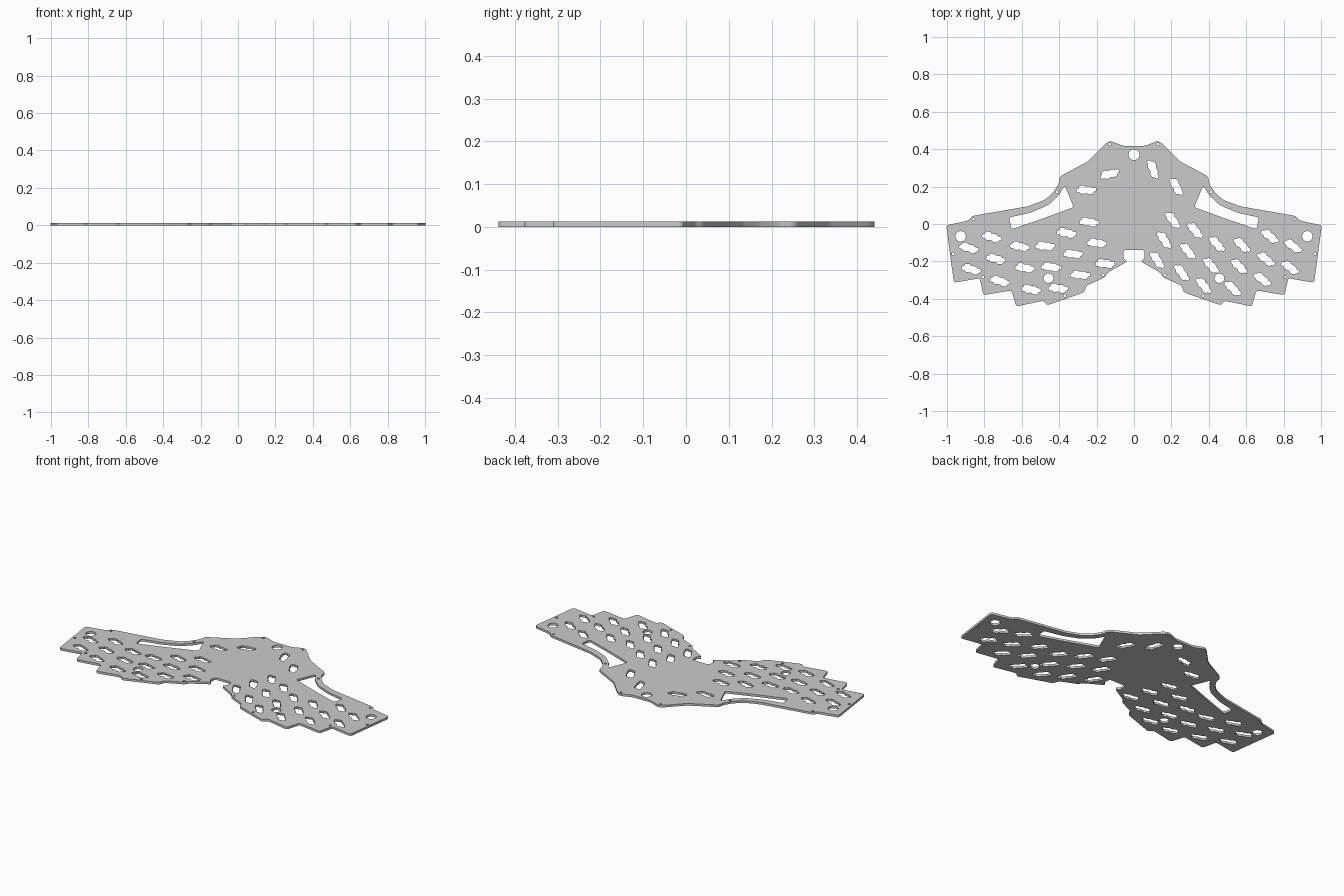
import bpy
from math import sin, cos, pi, radians
from mathutils import Vector

THICK = 0.013
loops = []


def rounded(pts, r, steps=4):
    # replace each corner with a small arc-like bend
    out = []
    n = len(pts)
    for i in range(n):
        a, p, b = (Vector(pts[(i + k) % n]) for k in (-1, 0, 1))
        da, db = a - p, b - p
        s = p + da.normalized() * min(r, da.length * 0.45)
        e = p + db.normalized() * min(r, db.length * 0.45)
        for k in range(steps + 1):
            t = k / steps
            out.append(s * (1 - t) ** 2 + p * 2 * t * (1 - t) + e * t * t)
    return out


def circle(x, y, r, n=24):
    loops.append([(x + r * cos(2 * pi * k / n), y + r * sin(2 * pi * k / n)) for k in range(n)])


def mirror(pts):
    return [(-x, y) for x, y in reversed(pts)]


# plate outline: right half, clockwise from top centre to the bottom notch
half = [(0.06, 0.418), (0.125, 0.444), (0.15, 0.432), (0.245, 0.335), (0.396, 0.255),
        (0.402, 0.215), (0.43, 0.172), (0.475, 0.13), (0.565, 0.095), (0.72, 0.068),
        (0.865, 0.043), (0.885, 0.018), (1.004, -0.007), (0.963, -0.314), (0.825, -0.29),
        (0.805, -0.38), (0.655, -0.355), (0.63, -0.441), (0.485, -0.41), (0.465, -0.435),
        (0.265, -0.365), (0.255, -0.33), (0.155, -0.285), (0.14, -0.26),
        (0.035, -0.20), (0.058, -0.185), (0.055, -0.138)]
loops.append(rounded(half + mirror(half), 0.015))

# curved windows under the shoulders
window = [(0.37, 0.205), (0.322, 0.09), (0.50, 0.025), (0.655, -0.028), (0.668, 0.035),
          (0.555, 0.06), (0.46, 0.10), (0.405, 0.15)]
for w in (window, mirror(window)):
    loops.append(rounded(w, 0.015))

# round holes and tiny screw holes
circle(0, 0.37, 0.029)
for s in (-1, 1):
    circle(s * 0.927, -0.066, 0.028)
    circle(s * 0.457, -0.29, 0.026)
    for x, y in [(0.13, 0.427), (0.412, 0.172), (0.858, 0.025), (0.967, -0.16),
                 (0.808, -0.284), (0.37, -0.384), (0.165, -0.272)]:
        circle(s * x, y, 0.007, 10)

# wavy slots: one shape, turned and placed
slot = [(-0.052, 0.008), (-0.04, 0.011), (-0.036, 0.024), (-0.012, 0.026), (-0.008, 0.019),
        (0.024, 0.018), (0.03, 0.01), (0.052, 0.008), (0.052, -0.010), (0.040, -0.012),
        (0.034, -0.024), (0.012, -0.025), (0.004, -0.017), (-0.026, -0.02), (-0.032, -0.012),
        (-0.052, -0.010)]
slot = rounded(slot, 0.005, 2)
left = [(-0.13, 0.268, 22), (-0.255, 0.182, 5), (-0.24, 0.01, 0), (-0.36, -0.048, -4),
        (-0.198, -0.102, 0), (-0.76, -0.07, -10), (-0.883, -0.128, -10), (-0.61, -0.12, -4),
        (-0.475, -0.118, 3), (-0.326, -0.16, 2), (-0.155, -0.212, 2), (-0.738, -0.187, -8),
        (-0.87, -0.242, -10), (-0.583, -0.235, -2), (-0.442, -0.23, 0), (-0.288, -0.272, 3),
        (-0.717, -0.305, -10), (-0.55, -0.35, -4), (-0.405, -0.344, 0)]
right = [(0.102, 0.292, -62), (0.226, 0.2, -52), (0.208, 0.02, -45), (0.326, -0.034, -42),
         (0.162, -0.086, -48), (0.443, -0.107, -38), (0.577, -0.113, -35), (0.727, -0.066, -30),
         (0.85, -0.118, -28), (0.288, -0.145, -42), (0.124, -0.193, -48), (0.412, -0.222, -40),
         (0.562, -0.226, -35), (0.706, -0.188, -30), (0.255, -0.26, -45), (0.373, -0.33, -42),
         (0.528, -0.345, -36), (0.686, -0.296, -30), (0.835, -0.233, -28)]
for x, y, a in left + right:
    c, s = cos(radians(a)), sin(radians(a))
    loops.append([(x + c * p.x - s * p.y, y + s * p.x + c * p.y) for p in slot])

# filled 2D curve extruded into the plate
cu = bpy.data.curves.new("plate", 'CURVE')
cu.dimensions = '2D'
cu.fill_mode = 'BOTH'
cu.extrude = THICK / 2
for pts in loops:
    sp = cu.splines.new('POLY')
    sp.points.add(len(pts) - 1)
    for q, p in zip(sp.points, pts):
        q.co = (p[0], p[1], 0, 1)
    sp.use_cyclic_u = True
plate = bpy.data.objects.new("plate", cu)
bpy.context.collection.objects.link(plate)
plate.location.z = THICK / 2
bpy.context.view_layer.objects.active = plate
plate.select_set(True)
bpy.ops.object.convert(target='MESH')
bpy.ops.object.shade_smooth_by_angle(angle=radians(30))
